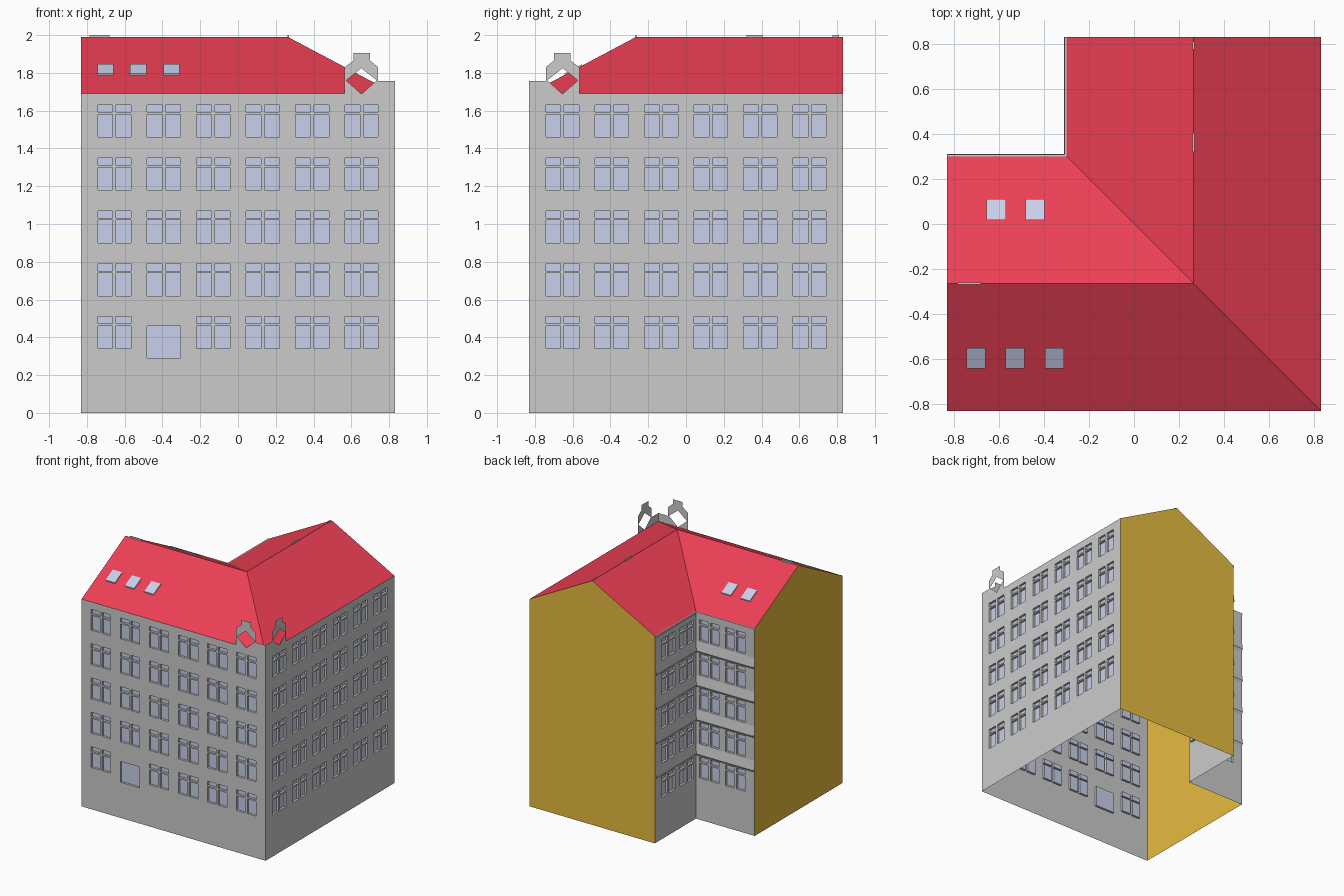
import bpy, bmesh
from mathutils import Vector as V

if "Cube" in bpy.data.objects:
    bpy.data.objects.remove(bpy.data.objects["Cube"])

E, C, EAVE, RIDGE = 0.83, 0.30, 1.69, 1.99   # outer edge, inner corner, heights
R = (E - C) / 2                              # ridge offset


def mat(name, rgb):
    m = bpy.data.materials.new(name)
    m.diffuse_color = (*rgb, 1)
    m.use_nodes = True
    m.node_tree.nodes["Principled BSDF"].inputs["Base Color"].default_value = m.diffuse_color
    return m


RED = mat("roof_red", (0.85, 0.05, 0.09))
ORANGE = mat("gable_orange", (0.80, 0.50, 0.05))
GLASS = mat("glass_blue", (0.58, 0.63, 0.82))
GREY = mat("wall_grey", (0.8, 0.8, 0.8))


def make(name, faces, mats=(), idx=None):
    """Object from a list of faces, each a list of points."""
    bm = bmesh.new()
    for i, pts in enumerate(faces):
        f = bm.faces.new([bm.verts.new(p) for p in pts])
        f.material_index = idx[i] if idx else 0
    bmesh.ops.remove_doubles(bm, verts=bm.verts, dist=1e-5)
    me = bpy.data.meshes.new(name)
    bm.to_mesh(me)
    bm.free()
    for m in mats:
        me.materials.append(m)
    ob = bpy.data.objects.new(name, me)
    bpy.context.collection.objects.link(ob)
    return ob


def panes(c, top):
    """Four lights of a casement window: (u0, u1, z0, z1)."""
    out = []
    for a, b in ((c - 0.0875, c - 0.01), (c + 0.01, c + 0.0875)):
        out += [(a, b, top - 0.17, top - 0.05), (a, b, top - 0.038, top)]
    return out


def wall(name, p0, p1, rects, depth=0.018):
    """Wall from p0 to p1 (outside on the right) with recessed glass."""
    p0, p1 = V((*p0, 0)), V((*p1, 0))
    d = (p1 - p0).normalized()
    n = V((0, 0, 1)).cross(d)                # points inward
    us = sorted({0, round((p1 - p0).length, 4)} | {round(v, 4) for r in rects for v in r[:2]})
    zs = sorted({0, EAVE} | {round(v, 4) for r in rects for v in r[2:]})
    faces, idx = [], []

    def P(u, z, k=0):
        return p0 + d * u + V((0, 0, z)) + n * k * depth
    for a, b in zip(us, us[1:]):
        for s, t in zip(zs, zs[1:]):
            u, z = (a + b) / 2, (s + t) / 2
            if not any(r[0] < u < r[1] and r[2] < z < r[3] for r in rects):
                faces.append([P(a, s), P(b, s), P(b, t), P(a, t)])
                idx.append(0)
    for a, b, s, t in rects:
        ring = [(a, s), (b, s), (b, t), (a, t)]
        faces.append([P(*q, 1) for q in ring])
        idx.append(1)
        for q, w in zip(ring, ring[1:] + ring[:1]):
            faces.append([P(*q), P(*w), P(*w, 1), P(*q, 1)])
            idx.append(0)
    make(name, faces, (GREY, GLASS), idx)


# Street walls with six bays and five storeys, door in second bay
tops = [1.63 - 0.28 * i for i in range(5)]
bays = [E - 0.655 + 0.262 * i for i in range(6)]
full = [r for i, c in enumerate(bays) for t in tops for r in panes(c, t)]
front = [r for i, c in enumerate(bays) for t in tops
         if not (i == 1 and t == tops[-1]) for r in panes(c, t)]
front.append((bays[1] - 0.0875, bays[1] + 0.0875, 0.29, 0.46))
wall("front_wall", (-E, -E), (E, -E), front)
wall("right_wall", (E, -E), (E, E), full)

# Courtyard walls
wall("court_side_wall", (-C, E), (-C, C),
     [r for y in (0.655, 0.42) for t in tops for r in panes(E - y, t)])
wall("court_back_wall", (-C, C), (-E, C),
     [r for x in (0.655, 0.42) for t in tops for r in panes(x - C, t)])

# Sloped bands between the courtyard storeys
bands = []
for t in tops[1:]:
    prof = [(0, t + 0.10), (0.012, t + 0.025), (0, t + 0.005)]
    for (o, z), (q, w) in zip(prof, prof[1:]):
        bands.append([(-C - o, E, z), (-C - q, E, w), (-C - q, C + q, w), (-C - o, C + o, z)])
        bands.append([(-C - o, C + o, z), (-C - q, C + q, w), (-E, C + q, w), (-E, C + o, z)])
make("court_bands", bands)
lip, g = [], 0.008
for z0, z1, o0, o1 in ((1.675, EAVE, g, g), (EAVE, EAVE, g, 0)):
    lip.append([(-C - o0, E, z0), (-C - o0, C + o0, z0), (-C - o1, C + o1, z1), (-C - o1, E, z1)])
    lip.append([(-C - o0, C + o0, z0), (-E, C + o0, z0), (-E, C + o1, z1), (-C - o1, C + o1, z1)])
make("court_gutter", lip)

# Orange party-wall gables
make("left_gable", [[(-E, C, 0), (-E, -E, 0), (-E, -E, EAVE), (-E, -R, RIDGE), (-E, C, EAVE)]], [ORANGE])
make("back_gable", [[(E, E, 0), (-C, E, 0), (-C, E, EAVE), (R, E, RIDGE), (E, E, EAVE)]], [ORANGE])

# L-shaped roof with hip and valley
hip, top, val = (E, -E, EAVE), (R, -R, RIDGE), (-C, C, EAVE)
make("roof", [
    [(-E, -E, EAVE), hip, top, (-E, -R, RIDGE)],
    [hip, (E, E, EAVE), (R, E, RIDGE), top],
    [(-E, -R, RIDGE), top, val, (-E, C, EAVE)],
    [top, (R, E, RIDGE), (-C, E, EAVE), val]], [RED])

# Parapet with stepped gable and diamond opening, on both street fronts
prof = [(.565, 1.69), (.652, 1.69), (.572, 1.76), (.653, 1.825), (.735, 1.76), (.656, 1.69),
        (.83, 1.69), (.83, 1.757), (.742, 1.757), (.742, 1.83), (.70, 1.865), (.70, 1.905),
        (.612, 1.905), (.612, 1.865), (.565, 1.83)]
make("front_parapet", [[(x, -E, z) for x, z in prof]])
make("right_parapet", [[(E, -x, z) for x, z in reversed(prof)]])


def box_faces(base, up):
    q = [V(p) + up for p in base]
    b = [V(p) for p in base]
    return [q] + [[b[i], b[(i + 1) % 4], q[(i + 1) % 4], q[i]] for i in range(4)]


# Skylights lying on the slopes
slope = (RIDGE - EAVE) / (E - R)


def skylight(name, x, ya, yb):
    def z(y):
        return RIDGE - slope * abs(y + R)
    base = [(x - .0425, ya, z(ya)), (x + .0425, ya, z(ya)), (x + .0425, yb, z(yb)), (x - .0425, yb, z(yb))]
    make(name, box_faces(base, V((0, 0, 0.008))), (GREY, GLASS), [1, 0, 0, 0, 0])


for x in (-0.702, -0.528, -0.353):
    skylight("front_skylight", x, -0.643, -0.55)
for x in (-0.612, -0.44):
    skylight("court_skylight", x, 0.018, 0.112)

# Low chimney tops along the ridges
for xa, xb, ya, yb in ((-.785, -.68, -R - .004, -R + .004),
                       (R - .004, R + .004, .32, .405), (R - .004, R + .004, .775, .81)):
    base = [(xa, ya, 1.98), (xb, ya, 1.98), (xb, yb, 1.98), (xa, yb, 1.98)]
    make("ridge_chimney", box_faces(base, V((0, 0, 0.02))))
